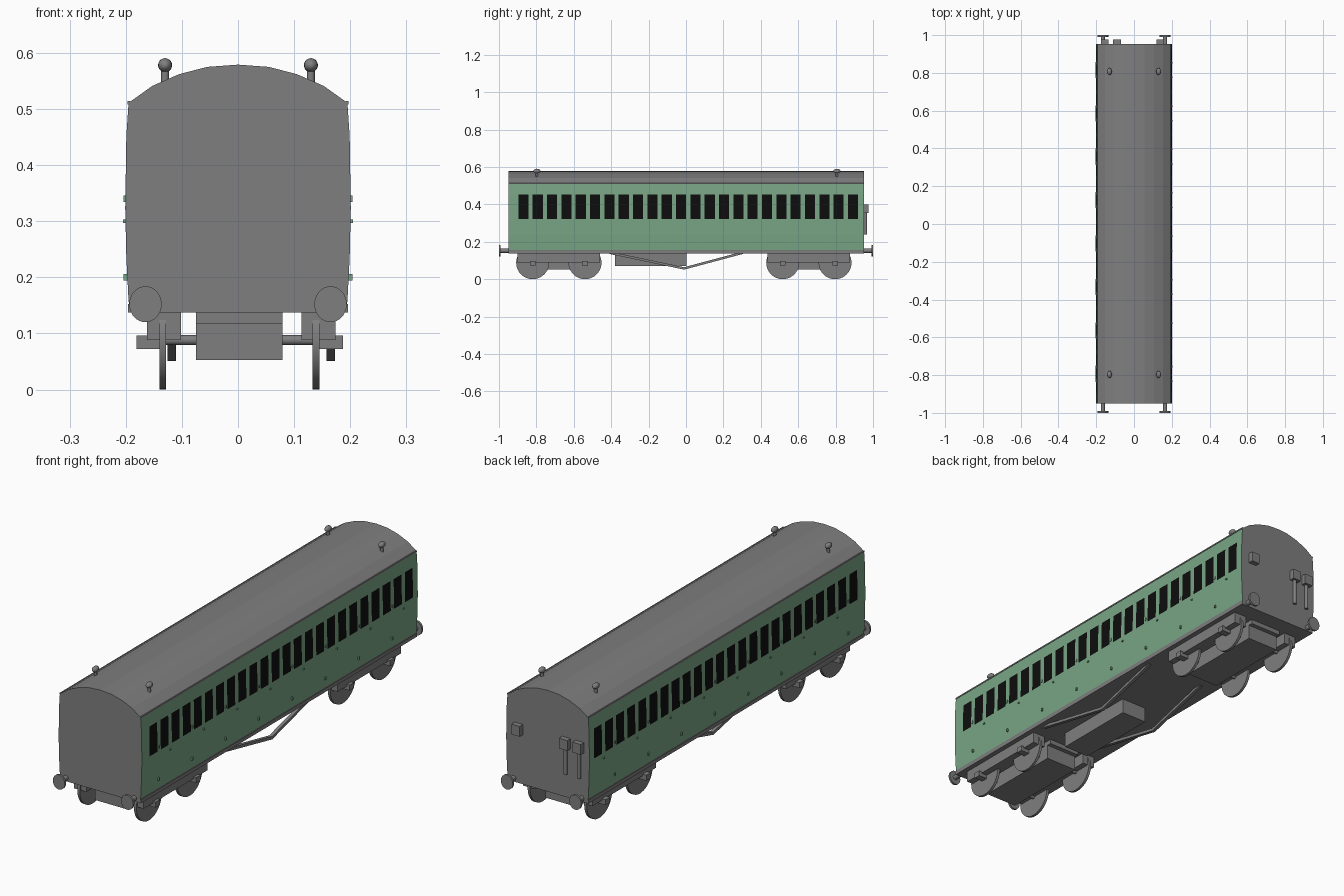
import bpy, bmesh, math
from mathutils import Vector

if "Cube" in bpy.data.objects:
    bpy.data.objects.remove(bpy.data.objects["Cube"])


def mat(name, r, g, b):
    m = bpy.data.materials.new(name)
    m.diffuse_color = (r, g, b, 1)
    m.use_nodes = True
    m.node_tree.nodes["Principled BSDF"].inputs["Base Color"].default_value = m.diffuse_color
    return m


GREY = mat("grey", 0.212, 0.212, 0.212)
GREEN = mat("coach green", 0.19, 0.38, 0.235)
BLACK = mat("window black", 0.004, 0.004, 0.004)


def finish(bm, name, *mats):
    bmesh.ops.recalc_face_normals(bm, faces=bm.faces[:])
    me = bpy.data.meshes.new(name)
    bm.to_mesh(me)
    bm.free()
    for m in mats:
        me.materials.append(m)
    ob = bpy.data.objects.new(name, me)
    bpy.context.collection.objects.link(ob)
    return ob


def box(name, x0, x1, y0, y1, z0, z1, m=GREY):
    bm = bmesh.new()
    bmesh.ops.create_cube(bm, size=1)
    for v in bm.verts:
        v.co = Vector(((x0 + x1) / 2 + v.co.x * (x1 - x0),
                       (y0 + y1) / 2 + v.co.y * (y1 - y0),
                       (z0 + z1) / 2 + v.co.z * (z1 - z0)))
    return finish(bm, name, m)


def rod(name, a, b, r, sides=24, scale=(1, 1, 1)):
    a, b = Vector(a), Vector(b)
    d = b - a
    bm = bmesh.new()
    bmesh.ops.create_cone(bm, cap_ends=True, segments=sides, radius1=r, radius2=r, depth=d.length)
    rot = d.to_track_quat('Z', 'Y')
    for v in bm.verts:
        p = rot @ v.co
        v.co = (a + b) / 2 + Vector(p[i] * scale[i] for i in range(3))
    ob = finish(bm, name, GREY)
    for p in ob.data.polygons:
        p.use_smooth = len(p.vertices) == 4 and sides > 8
    return ob


def loft(profile, stations, closed):
    """Sweep an x-z profile through a list of y stations."""
    bm = bmesh.new()
    rings = [[bm.verts.new((x, y, z)) for x, z in profile] for y in stations]
    n = len(profile)
    for a, b in zip(rings, rings[1:]):
        for i in range(n if closed else n - 1):
            j = (i + 1) % n
            bm.faces.new((a[i], a[j], b[j], b[i]))
    if closed:
        bm.faces.new(rings[0])
        bm.faces.new(rings[-1])
    return bm


# Body shell: bulged sides, arched roof, windows cut as faces
SIDE = [(0.190, 0.137), (0.195, 0.157), (0.199, 0.235), (0.201, 0.323),
        (0.199, 0.452), (0.195, 0.511)]
ROOF = [(0.153, 0.541), (0.105, 0.562), (0.055, 0.575)]
half = SIDE + ROOF
profile = half + [(0, 0.579)] + [(-x, z) for x, z in reversed(half)]
PITCH, HALF_W = 0.0766, 0.027
centres = [-0.869 + PITCH * i for i in range(24)]
stations = [-0.95] + [c + s for c in centres for s in (-HALF_W, HALF_W)] + [0.953]
bm = loft(profile, stations, True)
for f in bm.faces:
    c = f.calc_center_median()
    if abs(c.x) > 0.19 and 0.157 < c.z < 0.511:
        f.material_index = 1
        if 0.323 < c.z < 0.452 and any(abs(c.y - w) < 0.01 for w in centres):
            f.material_index = 2
finish(bm, "coach_body", GREY, GREEN, BLACK)

# Gutters and sole bars
for s in (-1, 1):
    x = sorted((s * 0.192, s * 0.197))
    box("gutter", *x, -0.95, 0.953, 0.508, 0.514)
    x = sorted((s * 0.18, s * 0.196))
    box("sole_bar", *x, -0.95, 0.953, 0.137, 0.152)

# Doors every third window: lower panels on the left, hinges on both sides
for k in range(8):
    y = centres[22 - 3 * k]
    bm = loft([(-x - 0.0015, z) for x, z in SIDE[1:4]], [y - 0.037, y + 0.037], False)
    finish(bm, "door_panel", GREEN)
    for s in (-1, 1):
        for z in (0.2, 0.34):
            x = sorted((s * 0.19, s * 0.204))
            box("door_hinge", *x, y - 0.043, y - 0.036, z - 0.006, z + 0.006, GREEN)
        x = sorted((s * 0.19, s * 0.205))
        box("door_handle", *x, y + 0.034, y + 0.042, 0.297, 0.303, GREEN)

# Roof vents
for x in (-0.13, 0.13):
    for y in (-0.797, 0.807):
        rod("vent_stem", (x, y, 0.54), (x, y, 0.575), 0.007, 12)
        bm = bmesh.new()
        bmesh.ops.create_uvsphere(bm, u_segments=16, v_segments=10, radius=0.0125)
        for v in bm.verts:
            v.co = Vector((x, y, 0.578)) + Vector((v.co.x, v.co.y * 1.5, v.co.z))
        for f in bm.faces:
            f.smooth = True
        finish(bm, "vent_cap", GREY)

# Buffers
for x in (-0.165, 0.165):
    for s in (-1, 1):
        rod("buffer_shaft", (x, s * 0.94, 0.152), (x, s * 0.993, 0.152), 0.011, 16)
        rod("buffer_head", (x, s * 0.991, 0.152), (x, s, 0.152), 0.032, 32, (0.9, 1, 1))

# Boxes and pipes on the rear end
for x in (-0.155, -0.09, 0.14):
    box("end_box", x - 0.02, x + 0.02, 0.95, 0.976, 0.353, 0.398)
    if x < 0:
        rod("end_pipe", (x, 0.96, 0.24), (x, 0.96, 0.36), 0.008, 12)

# Bogies
for cy in (-0.68, 0.657):
    box("bogie_centre", -0.075, 0.079, cy - 0.2, cy + 0.2, 0.053, 0.118)
    box("bogie_pivot", -0.075, 0.079, cy - 0.22, cy + 0.22, 0.117, 0.138)
    for x0, x1 in ((-0.162, -0.102), (0.113, 0.174)):
        box("bogie_side_frame", x0, x1, cy - 0.22, cy + 0.22, 0.088, 0.138)
    for y in (cy - 0.14, cy + 0.14):
        rod("axle", (-0.13, y, 0.088), (0.135, y, 0.088), 0.009, 12)
        rod("left_wheel", (-0.14, y, 0.088), (-0.128, y, 0.088), 0.088, 40)
        rod("right_wheel", (0.133, y, 0.088), (0.145, y, 0.088), 0.088, 40)
        box("left_axle_box", -0.181, -0.14, y - 0.015, y + 0.015, 0.072, 0.096)
        box("right_axle_box", 0.145, 0.187, y - 0.015, y + 0.015, 0.072, 0.096)

# Underfloor equipment box
box("equipment_box", -0.06, 0.065, -0.38, 0.003, 0.07, 0.138)

# Truss rods: a flat V-shaped strip under each side
for x in (-0.118, 0.165):
    bm = bmesh.new()
    path = [(-0.41, 0.142), (-0.01, 0.058), (0.305, 0.142)]
    top = [[bm.verts.new((x + s * 0.0075, y, z + d)) for s, d in
            ((-1, -0.007), (1, -0.007), (1, 0.006), (-1, 0.006))] for y, z in path]
    for a, b in zip(top, top[1:]):
        for i in range(4):
            j = (i + 1) % 4
            bm.faces.new((a[i], a[j], b[j], b[i]))
    bm.faces.new(top[0])
    bm.faces.new(top[-1])
    finish(bm, "truss_rod", GREY)
